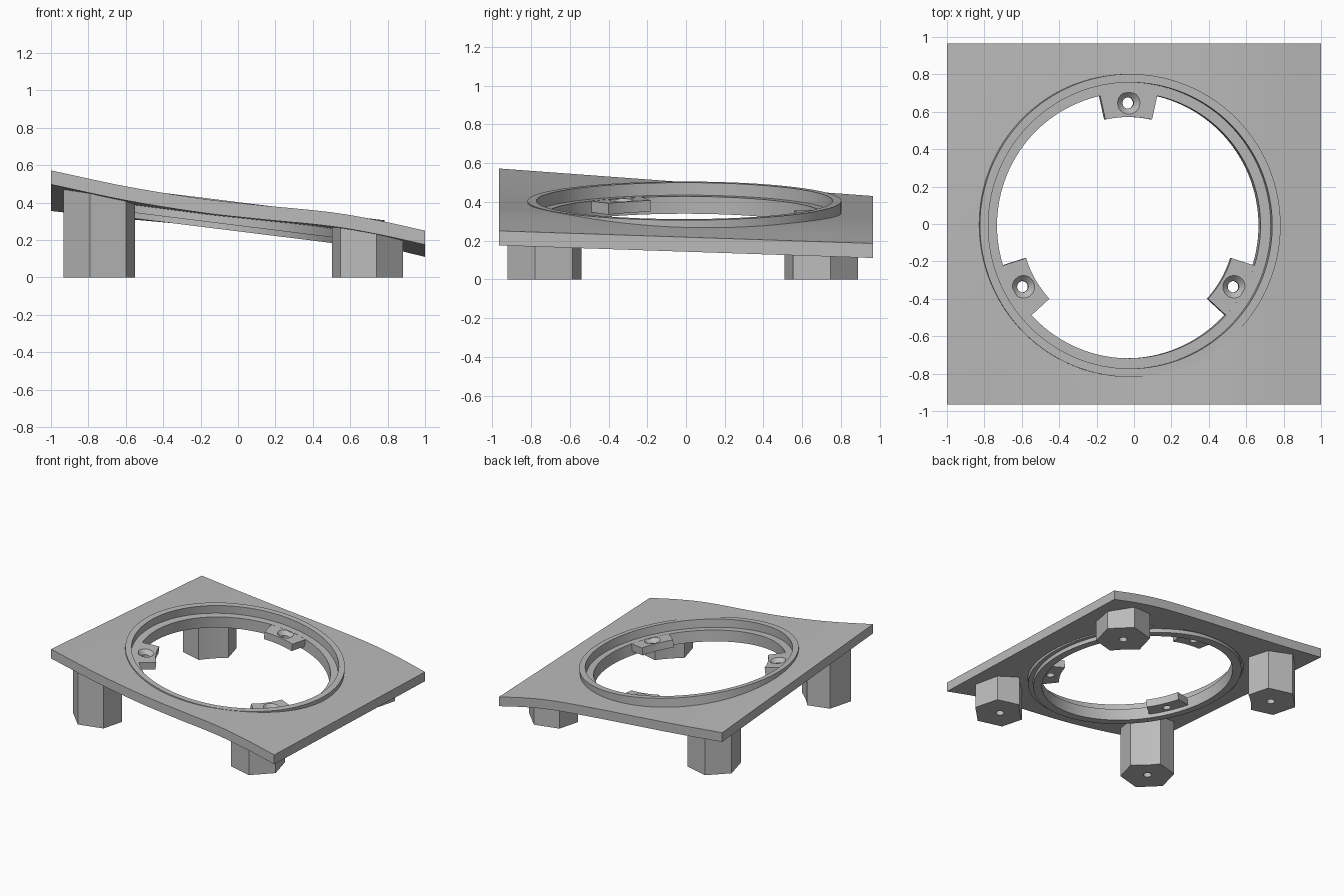
import bpy, bmesh, math
from mathutils import Matrix, Vector

cube = bpy.data.objects.get("Cube")
if cube:
    bpy.data.objects.remove(cube, do_unlink=True)

grey = bpy.data.materials.new("plain_grey")
grey.use_nodes = True
grey.diffuse_color = (0.5, 0.5, 0.5, 1)
grey.node_tree.nodes["Principled BSDF"].inputs["Base Color"].default_value = (0.5, 0.5, 0.5, 1)

HALF_Y, THICK = 0.965, 0.075
RING = Matrix.Translation((-0.02, -0.008, 0.405)) @ Matrix.Rotation(math.atan(0.124), 4, 'Y')
FRONT = [(-1, .572), (-.6, .487), (-.2, .422), (.1, .388), (.5, .348), (.75, .305), (1, .25)]
BACK = [(-1, .43), (-.6, .388), (-.2, .352), (.1, .326), (.5, .285), (.75, .243), (1, .185)]


def spline(pts, x):
    """Smooth curve through the points."""
    n = len(pts)
    i = max(k for k in range(n - 1) if pts[k][0] <= x or k == 0)

    def slope(k):
        a, b = pts[max(k - 1, 0)], pts[min(k + 1, n - 1)]
        return (b[1] - a[1]) / (b[0] - a[0])
    (x0, z0), (x1, z1) = pts[i], pts[i + 1]
    h = x1 - x0
    t = (x - x0) / h
    return ((2*t**3 - 3*t**2 + 1) * z0 + (t**3 - 2*t**2 + t) * h * slope(i)
            + (3*t**2 - 2*t**3) * z1 + (t**3 - t**2) * h * slope(i + 1))


def surface(x, y):
    t = (y + HALF_Y) / (2 * HALF_Y)
    return spline(FRONT, x) * (1 - t) + spline(BACK, x) * t


def make(name, bm, matrix=None):
    bmesh.ops.recalc_face_normals(bm, faces=bm.faces)
    mesh = bpy.data.meshes.new(name)
    bm.to_mesh(mesh)
    bm.free()
    mesh.materials.append(grey)
    ob = bpy.data.objects.new(name, mesh)
    bpy.context.collection.objects.link(ob)
    if matrix:
        ob.matrix_world = matrix
    return ob


def prism(outline, z0, top):
    """Upright solid; top gives the height above each outline point."""
    bm = bmesh.new()
    low = [bm.verts.new((x, y, z0)) for x, y in outline]
    high = [bm.verts.new((x, y, top(x, y))) for x, y in outline]
    bm.faces.new(low)
    bm.faces.new(high)
    for i in range(len(low)):
        j = (i + 1) % len(low)
        bm.faces.new((low[i], low[j], high[j], high[i]))
    return bm


def cylinder(name, r1, r2, depth, matrix, segments=32):
    bm = bmesh.new()
    bmesh.ops.create_cone(bm, cap_ends=True, segments=segments, radius1=r1, radius2=r2, depth=depth)
    return make(name, bm, matrix)


def cut(ob, cutters):
    """Subtract the cutters, then remove them."""
    for c in cutters:
        mod = ob.modifiers.new("cut", 'BOOLEAN')
        mod.operation, mod.solver, mod.object = 'DIFFERENCE', 'EXACT', c
    bpy.context.view_layer.update()
    deps = bpy.context.evaluated_depsgraph_get()
    mesh = bpy.data.meshes.new_from_object(ob.evaluated_get(deps))
    ob.modifiers.clear()
    ob.data = mesh
    for c in cutters:
        bpy.data.objects.remove(c, do_unlink=True)


def smooth(ob, degrees=30):
    bpy.ops.object.select_all(action='DESELECT')
    ob.select_set(True)
    bpy.context.view_layer.objects.active = ob
    bpy.ops.object.shade_smooth_by_angle(angle=math.radians(degrees))


# Curved plate with a tilted round opening
bm = bmesh.new()
bmesh.ops.create_grid(bm, x_segments=40, y_segments=10, size=1)
for v in bm.verts:
    v.co.y *= HALF_Y
    v.co.z = surface(v.co.x, v.co.y) - THICK
lift = bmesh.ops.extrude_face_region(bm, geom=bm.faces[:])["geom"]
bmesh.ops.translate(bm, vec=(0, 0, THICK), verts=[g for g in lift if isinstance(g, bmesh.types.BMVert)])
plate = make("plate", bm)
cut(plate, [cylinder("opening_cutter", .79, .79, 1.5, RING, 128)])
smooth(plate)

# Stepped ring, turned from a cross-section of radius and height
section = [(.765, 0), (.81, 0), (.81, -.125), (.775, -.125), (.775, -.155),
           (.71, -.155), (.71, -.065), (.765, -.065)]
bm = bmesh.new()
verts = [bm.verts.new((r, 0, w)) for r, w in section]
edges = [bm.edges.new((verts[i - 1], verts[i])) for i in range(len(verts))]
bmesh.ops.spin(bm, geom=verts + edges, cent=(0, 0, 0), axis=(0, 0, 1),
               angle=math.tau, steps=128, use_merge=True)
bmesh.ops.remove_doubles(bm, verts=bm.verts, dist=1e-4)
smooth(make("ring", bm, RING))

# Three screw tabs with countersunk holes
for name, degrees in (("back_tab", 90), ("right_tab", 210), ("left_tab", 330)):
    a0 = math.radians(degrees)
    arc = [a0 + math.radians(-12.5 + 25 * i / 8) for i in range(9)]
    outline = [(.58 * math.cos(a), .58 * math.sin(a)) for a in arc]
    outline += [(.73 * math.cos(a), .73 * math.sin(a)) for a in reversed(arc)]
    tab = make(name, prism(outline, -.125, lambda x, y: -.066), RING)
    spot = RING @ Matrix.Translation((.655 * math.cos(a0), .655 * math.sin(a0), -.066))
    cut(tab, [cylinder("hole_cutter", .03, .03, .4, spot),
              cylinder("sink_cutter", .02, .1, .08, spot)])
    smooth(tab)

# Four six-sided legs, scooped on the inner side, with a screw hole below
CX, CY = -.025, -.016
for side, sx in (("left", 1), ("right", -1)):
    for end, sy in (("front", -1), ("back", 1)):
        x0, y0 = CX + sx * .714, CY + sy * .711
        inward = math.atan2(-sy, -sx)
        outline = [(x0 + .2 * math.cos(inward + math.pi * (k + .5) / 3),
                    y0 + .2 * math.sin(inward + math.pi * (k + .5) / 3)) for k in range(6)]
        leg = make(f"{end}_{side}_leg", prism(outline, 0, lambda x, y: surface(x, y) - .04))
        cut(leg, [cylinder("scoop_cutter", .86, .86, 3, Matrix.Translation((CX, CY, 0)), 128),
                  cylinder("bore_cutter", .03, .03, .16, Matrix.Translation((x0, y0, 0)))])
        smooth(leg)
